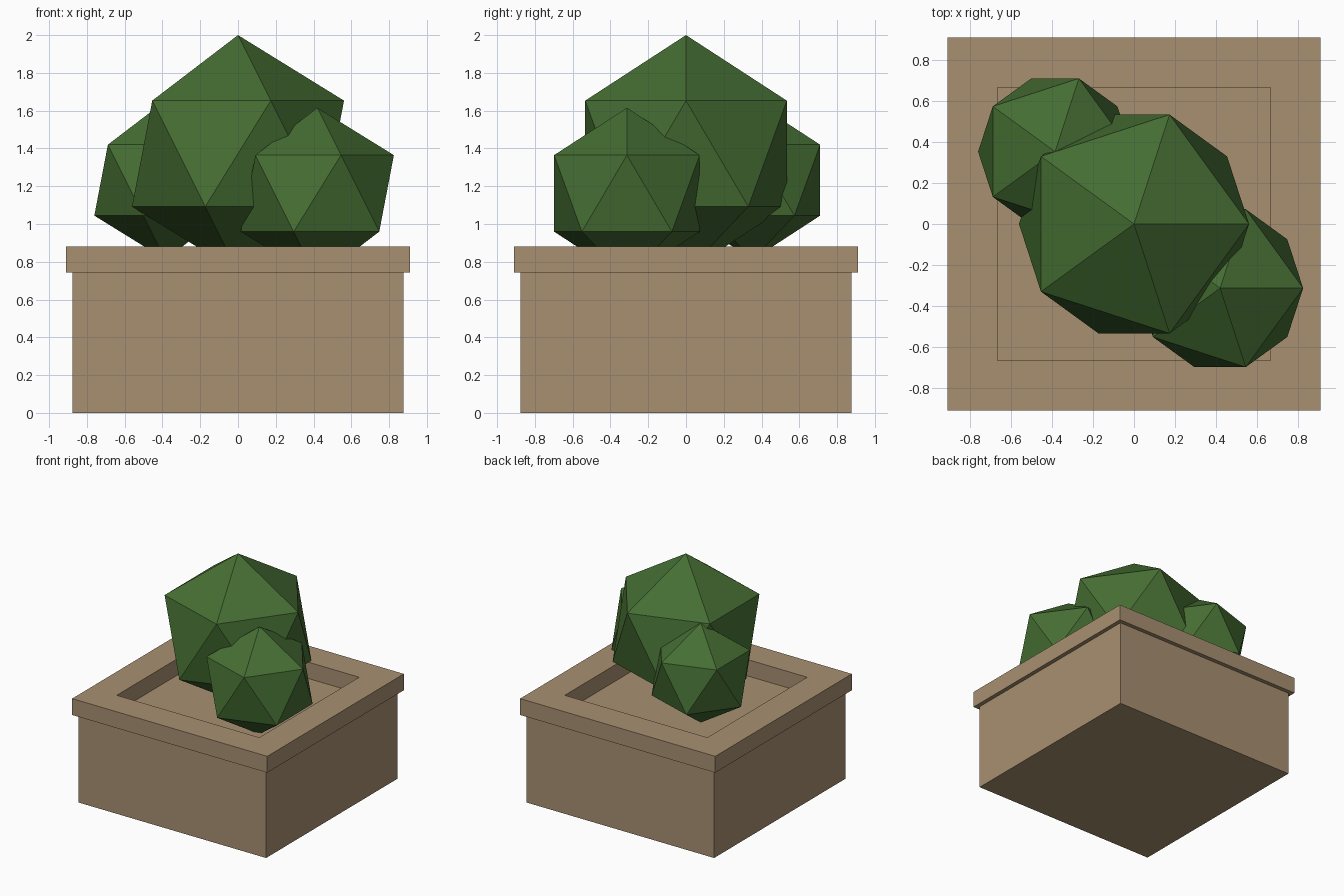
import bpy, bmesh

if "Cube" in bpy.data.objects:
    bpy.data.objects.remove(bpy.data.objects["Cube"])


def material(name, rgb):
    m = bpy.data.materials.new(name)
    m.diffuse_color = (*rgb, 1.0)
    m.use_nodes = True
    m.node_tree.nodes["Principled BSDF"].inputs["Base Color"].default_value = m.diffuse_color
    return m


TAN = material("tan wood", (0.39, 0.28, 0.165))
GREEN = material("leaf green", (0.06, 0.155, 0.033))


def finish(bm, name, mat):
    bmesh.ops.recalc_face_normals(bm, faces=bm.faces)
    me = bpy.data.meshes.new(name)
    bm.to_mesh(me)
    bm.free()
    me.materials.append(mat)
    ob = bpy.data.objects.new(name, me)
    bpy.context.collection.objects.link(ob)
    return ob


def square_ring(bm, half, z):
    return [bm.verts.new((sx * half, sy * half, z))
            for sx, sy in ((-1, -1), (1, -1), (1, 1), (-1, 1))]


def bridge(bm, a, b):
    for i in range(4):
        j = (i + 1) % 4
        bm.faces.new((a[i], a[j], b[j], b[i]))


# Planter box, closed at the top to form the bed inside the rim
bm = bmesh.new()
low, high = square_ring(bm, 0.875, 0.0), square_ring(bm, 0.875, 0.742)
bridge(bm, low, high)
bm.faces.new(low)
bm.faces.new(high)
finish(bm, "planter_box", TAN)

# Overhanging rim: a closed rectangular profile carried round the square
bm = bmesh.new()
profile = [(0.91, 0.742), (0.91, 0.88), (0.665, 0.88), (0.665, 0.742)]
rings = [square_ring(bm, h, z) for h, z in profile]
for k in range(4):
    bridge(bm, rings[k], rings[(k + 1) % 4])
finish(bm, "planter_rim", TAN)

# Low-poly shrubs
for name, radius, centre in (
        ("large_shrub", 0.6275, (0.0, 0.0, 1.3725)),
        ("front_shrub", 0.453, (0.42, -0.313, 1.162)),
        ("back_shrub", 0.42, (-0.385, 0.353, 1.232))):
    bm = bmesh.new()
    bmesh.ops.create_icosphere(bm, subdivisions=1, radius=radius)
    finish(bm, name, GREEN).location = centre
